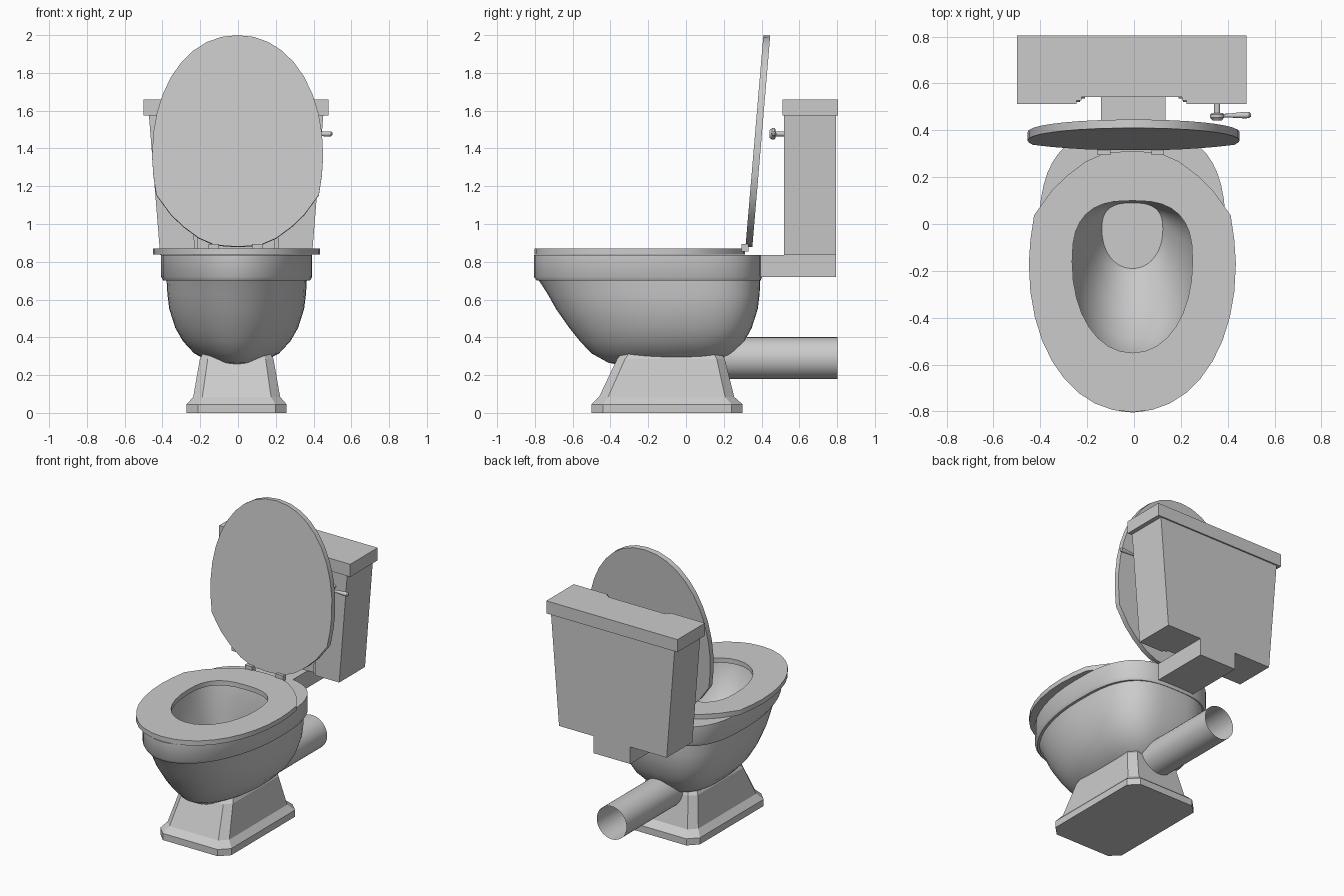
import bpy, bmesh
from math import sin, cos, pi, copysign, radians
from mathutils import Vector

if "Cube" in bpy.data.objects:
    bpy.data.objects.remove(bpy.data.objects["Cube"])

CX = -0.007  # shared centre line


def finish(name, bm, smooth=True, angle=35):
    bmesh.ops.recalc_face_normals(bm, faces=bm.faces)
    me = bpy.data.meshes.new(name)
    bm.to_mesh(me)
    bm.free()
    ob = bpy.data.objects.new(name, me)
    bpy.context.collection.objects.link(ob)
    if smooth:
        bpy.ops.object.select_all(action='DESELECT')
        ob.select_set(True)
        bpy.context.view_layer.objects.active = ob
        bpy.ops.object.shade_smooth_by_angle(angle=radians(angle))
    return ob


def loft(name, rings, caps=(True, True), closed=False, smooth=True, angle=35):
    """Skin a list of equal-length point rings."""
    bm = bmesh.new()
    vs = [[bm.verts.new(p) for p in r] for r in rings]
    pairs = list(zip(vs, vs[1:])) + ([(vs[-1], vs[0])] if closed else [])
    for a, b in pairs:
        for i in range(len(a)):
            j = (i + 1) % len(a)
            bm.faces.new((a[i], a[j], b[j], b[i]))
    if caps[0] and not closed:
        bm.faces.new(vs[0])
    if caps[1] and not closed:
        bm.faces.new(vs[-1])
    return finish(name, bm, smooth, angle)


def spow(v, e):
    return copysign(abs(v) ** e, v)


def egg(w, yf, yb, z, split=0.415, nf=2.0, nb=3.0, n=48):
    """Egg-shaped ring: rounder front, squarer back."""
    yc = yb - split * (yb - yf)
    pts = []
    for i in range(n):
        t = 2 * pi * i / n
        c, s = cos(t), sin(t)
        e = 2 / (nb if s > 0 else nf)
        pts.append((CX + w * spow(c, e), yc + (yb - yc if s > 0 else yc - yf) * spow(s, e), z))
    return pts


def seat_outline(w, length):
    """Seat and lid outline: (across, distance from the hinge)."""
    half = [(.26, .008), (.45, .045), (.63, .105), (.78, .17), (.95, .275), (.985, .38), (1, .48)]
    half += [(spow(cos(a), .95), .48 + (length - .48) * spow(sin(a), .95))
             for a in [pi / 2 * k / 9 for k in range(1, 9)]]
    right = [(w * u, s) for u, s in half]
    return [(0, 0)] + right + [(0, length)] + [(-u, s) for u, s in reversed(right)]


def box(name, lo, hi):
    rings = [[(lo[0], lo[1], z), (hi[0], lo[1], z), (hi[0], hi[1], z), (lo[0], hi[1], z)]
             for z in (lo[2], hi[2])]
    return loft(name, rings, smooth=False)


def tube(name, stations, axis, n=16, caps=(True, True)):
    """Round part along x or y; stations are (centre, radius)."""
    rings = []
    for c, r in stations:
        ring = []
        for i in range(n):
            a, b = r * cos(2 * pi * i / n), r * sin(2 * pi * i / n)
            ring.append(Vector(c) + (Vector((a, 0, b)) if axis == 'y' else Vector((0, a, b))))
        rings.append(ring)
    return loft(name, rings, caps)


# Pedestal: chamfered rectangle, plinth and tapered column
def chamfered(w, y0, y1, c, z):
    q = [(w - c, y0), (w, y0 + c), (w, y1 - c), (w - c, y1),
         (c - w, y1), (-w, y1 - c), (-w, y0 + c), (c - w, y0)]
    return [(CX + x, y, z) for x, y in q]


loft("pedestal", [chamfered(.265, -.5, .3, .06, 0), chamfered(.265, -.5, .3, .06, .045),
                  chamfered(.23, -.46, .255, .048, .085), chamfered(.195, -.365, .205, .042, .285),
                  chamfered(.17, -.33, .18, .04, .33)], smooth=False)

# Bowl: outside from the foot up, over the rim, down the inside to the drain
outer = [(.05, -.33, .09, .25), (.13, -.41, .17, .265), (.225, -.5, .25, .315), (.285, -.562, .31, .38),
         (.325, -.618, .348, .45), (.357, -.688, .38, .55), (.367, -.733, .39, .63), (.371, -.778, .392, .70),
         (.388, -.79, .395, .70), (.4, -.805, .402, .72), (.4, -.805, .402, .835)]
inner = [(.275, -.57, .115, .835), (.265, -.555, .105, .77), (.235, -.49, .1, .65),
         (.19, -.37, .098, .52), (.145, -.23, .094, .41), (.13, -.19, .09, .37)]
rings = [egg(*r) for r in outer] + [egg(*r, split=.4, nf=2.1, nb=2.7) for r in inner]
loft("bowl", rings, angle=40)

# Seat ring, its hole sampled at the same vertex count as the outline
out = [(CX + u, .312 - s) for u, s in seat_outline(.442, 1.115)]
hole = egg(.257, -.55, .1, 0, split=.4, nf=2.1, nb=2.7, n=len(out))
k = len(out) // 4
hole = hole[k:] + hole[:k]          # start at the back
hole = [hole[0]] + hole[:0:-1]      # match the outline's direction
zs = (.838, .87)
loft("seat", [[(x, y, zs[0]) for x, y in out], [(x, y, zs[1]) for x, y in out],
              [(p[0], p[1], zs[1]) for p in hole], [(p[0], p[1], zs[0]) for p in hole]],
     closed=True)

# Raised lid, leaning back
lid = seat_outline(.453, 1.122)
loft("seat_lid", [[(CX + u + .005, .315 + .0845 * s + d, .88 + .998 * s - .085 * d) for u, s in lid]
                  for d in (0, .036)])

# Hinges
for side, x in (("left", -.128), ("right", .102)):
    box(side + "_hinge", (x - .027, .295, .855), (x + .027, .33, .895))

# Neck between bowl and tank
box("tank_neck", (-.14, .33, .72), (.135, .795, .835))


# Tank and its cover, both with a shallow recess in the front
def tank_ring(w, yf, yb, z, gap, depth=.03):
    q = [(-w, yf), (-gap - .02, yf), (-gap - .02, yf + depth * .5), (-gap, yf + depth * .5),
         (-gap, yf + depth), (gap, yf + depth), (gap, yf + depth * .5), (gap + .02, yf + depth * .5),
         (gap + .02, yf), (w, yf), (w, yb), (-w, yb)]
    return [(CX - .003 + x, y, z) for x, y in q]


loft("tank", [tank_ring(.402, .52, .795, .835, .2), tank_ring(.462, .52, .795, 1.58, .215)], smooth=False)
loft("tank_cover", [tank_ring(.49, .512, .805, 1.575, .215), tank_ring(.49, .512, .805, 1.66, .215)],
     smooth=False)

# Flush lever: stem, knob and arm
hz = 1.477
tube("lever_stem", [((.355, .53, hz), .013), ((.355, .46, hz), .013)], 'y')
tube("lever_knob", [((.355, .474, hz), .024), ((.355, .468, hz), .03), ((.355, .455, hz), .03),
                    ((.355, .442, hz), .02)], 'y')
tube("lever_arm", [((.36, .462, hz), .008), ((.40, .463, hz), .008), ((.47, .465, hz), .014),
                   ((.492, .465, hz), .013), ((.5, .465, hz), .006)], 'x', 12)

# Open waste pipe
tube("waste_pipe", [((CX, .2, .29), .111), ((CX, .803, .29), .111)], 'y', 32, (False, False))
